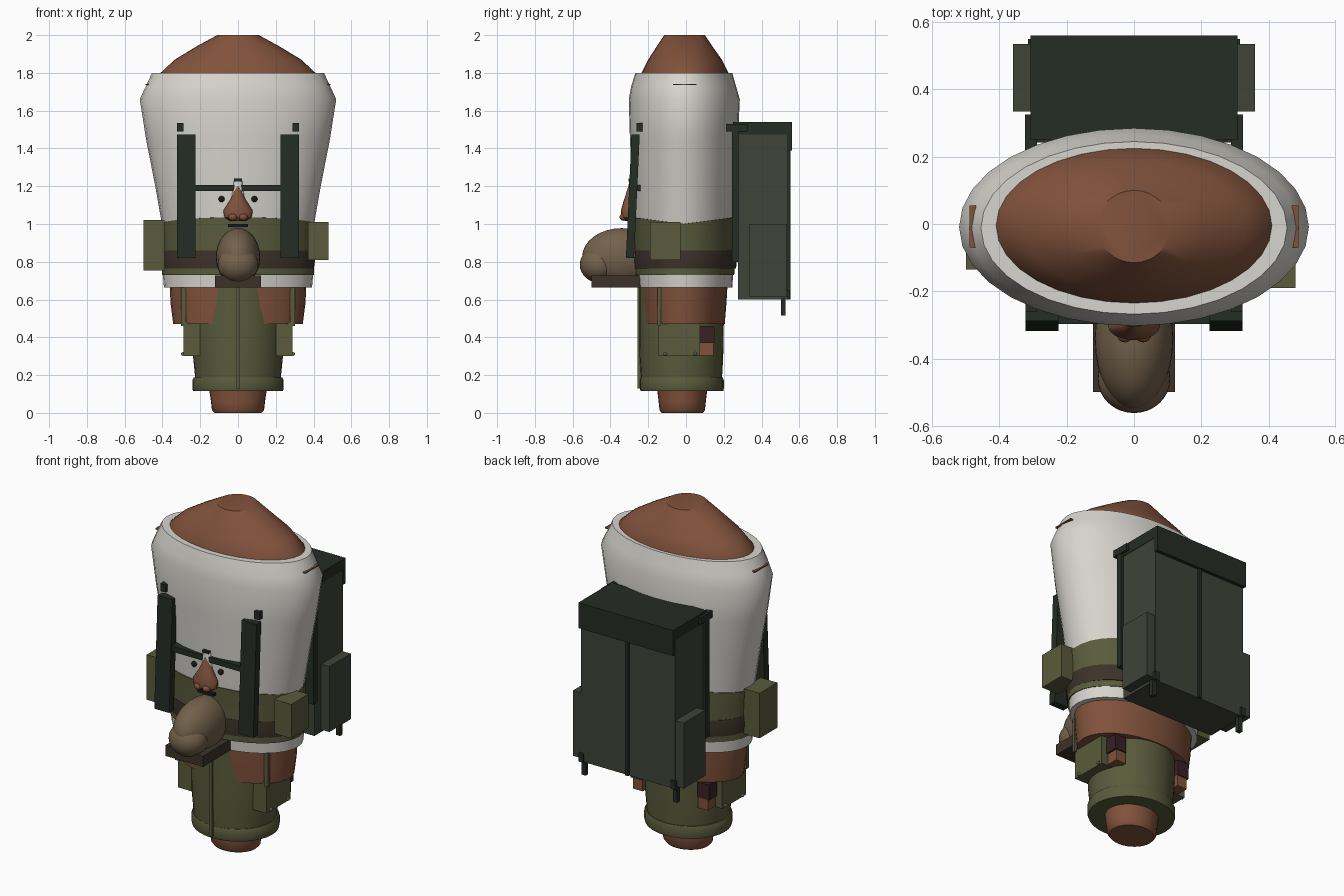
import bpy, bmesh, math
from mathutils import Vector

if "Cube" in bpy.data.objects:
    bpy.data.objects.remove(bpy.data.objects["Cube"])

COL = {
    "skin": (0.22, 0.085, 0.045), "cloth": (0.68, 0.66, 0.61), "olive": (0.10, 0.105, 0.045),
    "belt": (0.045, 0.032, 0.022), "strap": (0.018, 0.025, 0.018), "pack": (0.05, 0.057, 0.04),
    "tan": (0.17, 0.12, 0.07), "maroon": (0.04, 0.015, 0.018), "black": (0.01, 0.01, 0.01),
    "metal": (0.3, 0.3, 0.28),
}
MATS = {}
for key, c in COL.items():
    MATS[key] = bpy.data.materials.new(key)
    MATS[key].diffuse_color = (*c, 1)


def finish(bm, name, mat, smooth=False):
    bmesh.ops.recalc_face_normals(bm, faces=bm.faces[:])
    me = bpy.data.meshes.new(name)
    bm.to_mesh(me)
    bm.free()
    me.materials.append(MATS[mat])
    ob = bpy.data.objects.new(name, me)
    bpy.context.collection.objects.link(ob)
    if smooth:
        bpy.ops.object.select_all(action='DESELECT')
        ob.select_set(True)
        bpy.context.view_layer.objects.active = ob
        bpy.ops.object.shade_smooth_by_angle(angle=math.radians(35))
    return ob


def loft(name, mat, rows, n=32, wave=0):
    """Stack of ellipses: rows of (z, half width, front y, back y)."""
    bm = bmesh.new()
    rings = []
    for i, (z, rx, y0, y1) in enumerate(rows):
        w = wave if i == len(rows) - 2 or i == len(rows) - 1 else 0
        ring = []
        for k in range(n):
            a = 2 * math.pi * k / n
            ring.append(bm.verts.new((rx * math.cos(a), (y0 + y1) / 2 + (y1 - y0) / 2 * math.sin(a),
                                      z + w * abs(math.sin(a)))))
        rings.append(ring)
    for lo, hi in zip(rings, rings[1:]):
        for k in range(n):
            bm.faces.new((lo[k], lo[(k + 1) % n], hi[(k + 1) % n], hi[k]))
    bm.faces.new(rings[0])
    bm.faces.new(rings[-1])
    return finish(bm, name, mat, True)


def box(name, mat, x, y, z, shear=0, mirror=False):
    """Box from ranges; shear moves its top along y."""
    for s in ((1, -1) if mirror else (1,)):
        bm = bmesh.new()
        bmesh.ops.create_cube(bm, size=1)
        for v in bm.verts:
            t = v.co + Vector((0.5, 0.5, 0.5))
            v.co = (s * (x[0] + t.x * (x[1] - x[0])), y[0] + t.y * (y[1] - y[0]) + shear * t.z,
                    z[0] + t.z * (z[1] - z[0]))
        finish(bm, name, mat)


def ball(name, mat, c, r, mirror=False, seg=24):
    for s in ((1, -1) if mirror else (1,)):
        bm = bmesh.new()
        bmesh.ops.create_uvsphere(bm, u_segments=seg, v_segments=seg // 2, radius=1)
        for v in bm.verts:
            v.co = (s * c[0] + v.co.x * r[0], c[1] + v.co.y * r[1], c[2] + v.co.z * r[2])
        finish(bm, name, mat, True)


# head, shirt and waist
loft("head_dome", "skin", [(1.76, .42, -.24, .225), (1.80, .41, -.235, .225), (1.87, .335, -.20, .19),
                           (1.94, .22, -.155, .14), (2.0, .11, -.115, .10)])
loft("shirt", "cloth", [(.90, .385, -.27, .245), (1.0, .403, -.278, .25), (1.2, .438, -.285, .262),
                        (1.45, .487, -.297, .275), (1.66, .52, -.303, .285), (1.73, .488, -.29, .265),
                        (1.80, .455, -.268, .245)])
box("shoulder_slit", "skin", (.47, .489), (-.07, .055), (1.735, 1.742), mirror=True)
loft("waist_cloth", "olive", [(.84, .40, -.279, .262), (.93, .404, -.28, .26), (1.0, .409, -.284, .256),
                              (1.001, .40, -.276, .248)], wave=.035)
loft("belt", "belt", [(.765, .402, -.28, .265), (.81, .408, -.284, .27), (.86, .402, -.281, .265)])
loft("tunic_edge", "olive", [(.73, .402, -.272, .255), (.77, .402, -.274, .258)])
loft("shirt_hem", "cloth", [(.665, .392, -.255, .245), (.735, .398, -.26, .25)])

# lower body
loft("shorts", "skin", [(.47, .343, -.225, .205), (.58, .357, -.232, .214), (.68, .362, -.236, .22)])
loft("trousers", "olive", [(.17, .225, -.238, .19), (.30, .238, -.246, .197), (.47, .24, -.248, .20),
                           (.67, .235, -.248, .20)])
loft("trouser_cuff", "olive", [(.115, .238, -.24, .197), (.13, .242, -.245, .20), (.172, .242, -.245, .20),
                               (.187, .234, -.24, .195)])
loft("foot", "skin", [(0, .125, -.13, .09), (.015, .138, -.14, .10), (.06, .143, -.145, .105), (.14, .155, -.155, .115)])
box("trouser_seam", "olive", (-.01, .01), (-.257, -.235), (.13, .67))

# hip pouches and hands
box("hip_pouch", "olive", (.20, .288), (-.145, .075), (.30, .48), mirror=True)
box("pouch_strap", "olive", (.275, .302), (-.152, -.132), (.46, .67), mirror=True)
for y in (-.11, .05):
    ball("pouch_stud", "metal", (.292, y, .312), (.01, .01, .01), True, 8)
box("glove_cuff", "maroon", (.18, .255), (.075, .15), (.37, .46), mirror=True)
box("hand", "skin", (.18, .245), (.075, .145), (.305, .37), mirror=True)
box("belt_pouch_right", "olive", (.37, .48), (-.19, -.03), (.81, 1.01))
box("belt_pouch_left", "olive", (-.50, -.39), (-.135, .03), (.755, 1.02))

# tan bundle on a tray
box("tray", "belt", (-.122, .122), (-.50, -.2), (.665, .728))
ball("bundle_back", "tan", (0, -.34, .825), (.117, .21, .153), seg=32)
ball("bundle_front", "tan", (0, -.46, .785), (.108, .102, .096), seg=32)

# chest harness
box("chest_strap", "strap", (.225, .322), (-.318, -.275), (.82, 1.475), shear=.03, mirror=True)
box("strap_tip", "strap", (.288, .322), (-.262, -.23), (1.49, 1.535), mirror=True)
box("chest_cross_strap", "strap", (-.235, .235), (-.298, -.24), (1.175, 1.207))

# small face on the chest
loft("nose", "skin", [(1.015, .04, -.325, -.27), (1.035, .072, -.342, -.26), (1.07, .078, -.345, -.26),
                      (1.13, .04, -.328, -.265), (1.20, .008, -.305, -.275)], n=16)
ball("nostril", "skin", (.027, -.33, 1.037), (.024, .022, .02), True, 16)
loft("brow_patch", "cloth", [(1.13, .035, -.308, -.27), (1.23, .022, -.302, -.27)], n=12)
box("brow_cap", "strap", (-.02, .02), (-.305, -.27), (1.226, 1.24))
ball("eye", "black", (.087, -.284, 1.132), (.016, .014, .016), True, 16)
box("moustache", "black", (-.052, .052), (-.302, -.26), (.984, 1.0))

# backpack
box("pack_body", "pack", (-.305, .305), (.275, .54), (.60, 1.49))
box("pack_lid", "strap", (-.308, .308), (.25, .56), (1.475, 1.54))
box("pack_lid_flap", "strap", (-.308, .308), (.535, .56), (1.39, 1.48))
box("pack_side_pocket", "pack", (.30, .36), (.335, .535), (.615, 1.0), mirror=True)
box("pack_center_strap", "strap", (-.01, .01), (.535, .552), (.60, 1.40))
box("pack_edge_strap", "strap", (.285, .315), (.535, .55), (.60, .65), mirror=True)
box("pack_hanging_strap", "strap", (.285, .312), (.502, .527), (.515, .61), mirror=True)
box("pack_frame_strap", "strap", (.23, .322), (.243, .277), (.80, 1.49), mirror=True)
box("pack_hook", "strap", (.288, .324), (.215, .325), (1.49, 1.53), mirror=True)

for m in bpy.data.materials:
    if m.users and not m.is_grease_pencil:
        m.use_nodes = True
        m.node_tree.nodes["Principled BSDF"].inputs["Base Color"].default_value = m.diffuse_color
